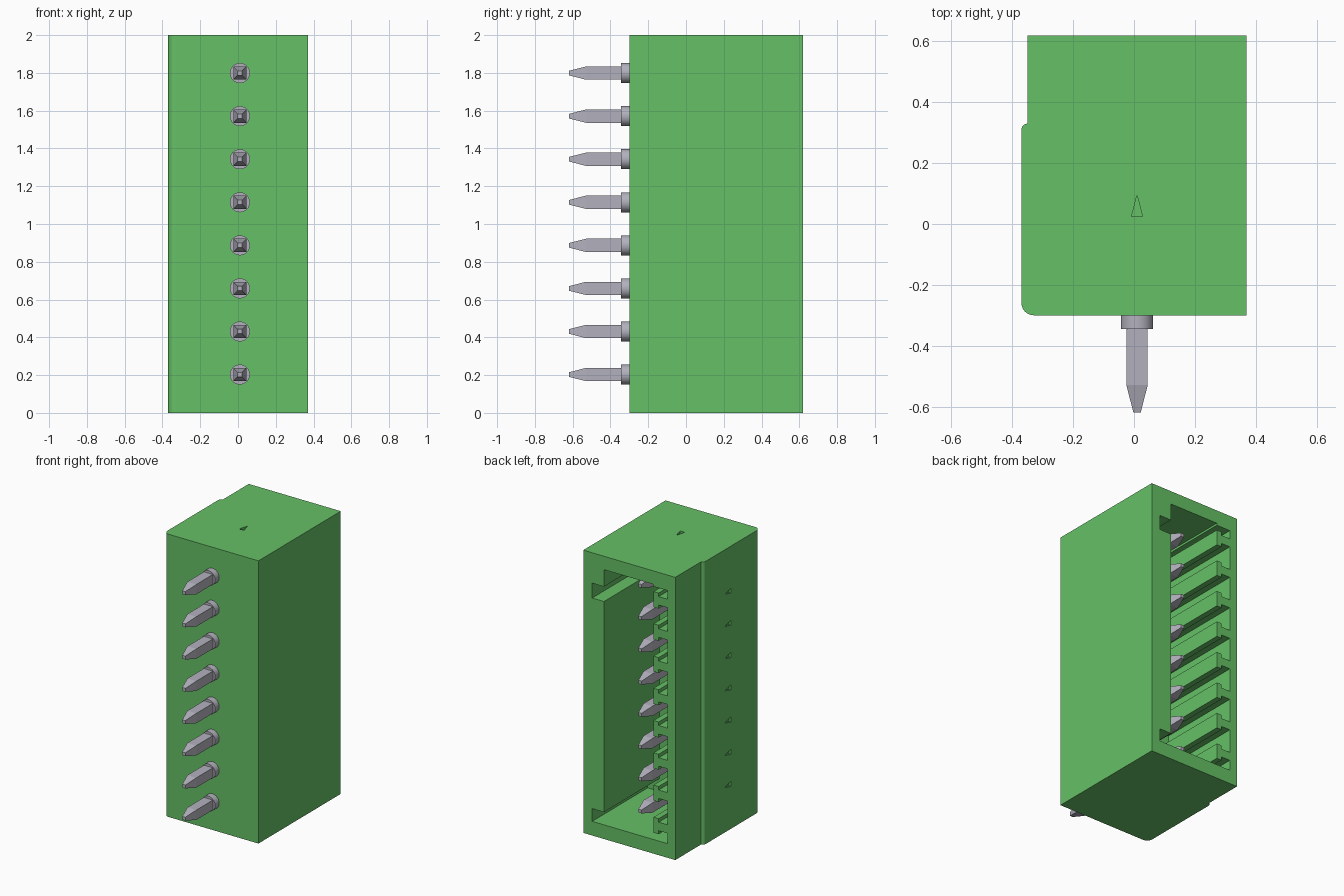
import bpy, bmesh, math
from mathutils import Vector

if "Cube" in bpy.data.objects:
    bpy.data.objects.remove(bpy.data.objects["Cube"], do_unlink=True)

PIN_X = 0.01
PINS = [0.203 + 0.228 * i for i in range(8)]


def material(name, rgb, rough):
    m = bpy.data.materials.new(name)
    m.use_nodes = True
    m.diffuse_color = (*rgb, 1)
    b = m.node_tree.nodes["Principled BSDF"]
    b.inputs["Base Color"].default_value = (*rgb, 1)
    b.inputs["Roughness"].default_value = rough
    return m


green = material("housing green", (0.133, 0.527, 0.133), 0.6)
metal = material("pin grey", (0.45, 0.44, 0.51), 0.5)


def finish(bm, name, mat):
    bmesh.ops.recalc_face_normals(bm, faces=bm.faces)
    me = bpy.data.meshes.new(name)
    bm.to_mesh(me)
    bm.free()
    me.materials.append(mat)
    ob = bpy.data.objects.new(name, me)
    bpy.context.collection.objects.link(ob)
    return ob


def prism(bm, points, offset):
    """Extrude a flat outline along an offset vector."""
    face = bm.faces.new([bm.verts.new(p) for p in points])
    ext = bmesh.ops.extrude_face_region(bm, geom=[face])
    moved = [v for v in ext["geom"] if isinstance(v, bmesh.types.BMVert)]
    bmesh.ops.translate(bm, verts=moved, vec=Vector(offset))


def arc(cx, cy, r, a0, a1, n=6):
    return [(cx + r * math.cos(math.radians(a0 + (a1 - a0) * i / n)),
             cy + r * math.sin(math.radians(a0 + (a1 - a0) * i / n)))
            for i in range(n + 1)]


# Housing: plan outline with a rounded edge and a stepped side
plan = [(0.37, -0.30), (0.37, 0.62), (-0.35, 0.62), (-0.35, 0.33)]
plan += arc(-0.35, 0.31, 0.02, 90, 180)
plan += arc(-0.33, -0.26, 0.04, 180, 270)
bm = bmesh.new()
prism(bm, [(x, y, 0) for x, y in plan], (0, 0, 2))
housing = finish(bm, "housing", green)

# Cavity outline: two guide grooves on one side, a comb of T-shaped ribs on the other
outline = [(-0.29, 0.10)]
for z in PINS:
    rib = [(-0.29, 0.03), (-0.22, 0.03), (-0.22, 0.055), (-0.18, 0.055)]
    outline += [(x, z - h) for x, h in rib]
    outline += [(x, z + h) for x, h in reversed(rib)]
outline += [(-0.29, 1.89), (-0.18, 1.89), (-0.18, 1.905), (0.208, 1.905),
            (0.208, 1.785), (0.30, 1.785), (0.30, 1.68), (0.208, 1.68),
            (0.208, 0.19), (0.30, 0.19), (0.30, 0.10)]
bm = bmesh.new()
prism(bm, [(x, 0.0, z) for x, z in outline], (0, 0.8, 0))

# Engraved arrows on the top and between the poles on the side
tri = [(-0.018, 0.025), (0.018, 0.025), (0.0, 0.095)]
prism(bm, [(PIN_X + w, y, 1.985) for w, y in tri], (0, 0, 0.1))
for a, b in zip(PINS, PINS[1:]):
    prism(bm, [(-0.355, y, (a + b) / 2 + w) for w, y in tri], (-0.1, 0, 0))
cutter = finish(bm, "cavity_cutter", green)
cutter.hide_render = True

mod = housing.modifiers.new("cavity", "BOOLEAN")
mod.operation = "DIFFERENCE"
mod.solver = "EXACT"
mod.object = cutter
bpy.context.view_layer.objects.active = housing
housing.select_set(True)
bpy.ops.object.modifier_apply(modifier=mod.name)
bpy.data.objects.remove(cutter, do_unlink=True)

# Contact pins: square bar tapered at both ends, with a round collar
SECTIONS = [(-0.62, 0.012), (-0.53, 0.035), (0.41, 0.035), (0.50, 0.012)]
for i, z in enumerate(PINS):
    bm = bmesh.new()
    rings = [[bm.verts.new((PIN_X + sx * h, y, z + sz * h))
              for sx, sz in ((-1, -1), (1, -1), (1, 1), (-1, 1))]
             for y, h in SECTIONS]
    for r0, r1 in zip(rings, rings[1:]):
        for k in range(4):
            j = (k + 1) % 4
            bm.faces.new((r0[k], r0[j], r1[j], r1[k]))
    bm.faces.new(rings[0])
    bm.faces.new(rings[-1])
    finish(bm, f"pin_{i + 1}", metal)

    bm = bmesh.new()
    circle = [(PIN_X + x, -0.345, z + h) for x, h in arc(0, 0, 0.053, 0, 360, 32)[:-1]]
    prism(bm, circle, (0, 0.055, 0))
    collar = finish(bm, f"pin_collar_{i + 1}", metal)
    bpy.ops.object.select_all(action="DESELECT")
    collar.select_set(True)
    bpy.context.view_layer.objects.active = collar
    bpy.ops.object.shade_smooth_by_angle(angle=math.radians(30))
